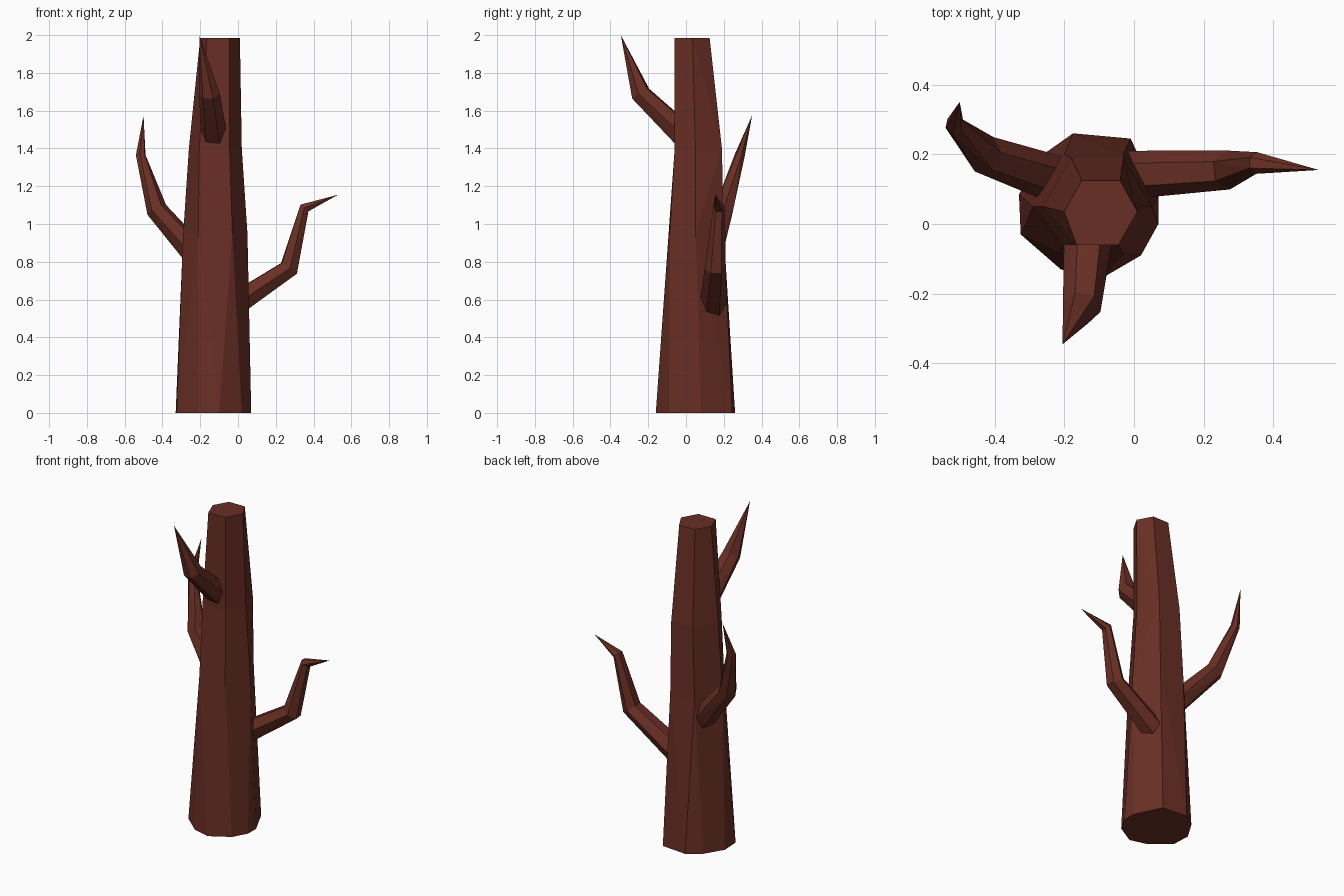
import bpy, bmesh
from math import cos, sin, pi, radians
from mathutils import Vector

if "Cube" in bpy.data.objects:
    bpy.data.objects.remove(bpy.data.objects["Cube"])

BARK = (0.14, 0.028, 0.018, 1)
bark = bpy.data.materials.new("dark red bark")
bark.use_nodes = True
bark.diffuse_color = BARK
bark.node_tree.nodes["Principled BSDF"].inputs["Base Color"].default_value = BARK


def skin(name, rings):
    """Wrap flat facets around successive convex rings, which may differ in count."""
    bm = bmesh.new()
    loops = [[bm.verts.new(p) for p in ring] for ring in rings]
    last = len(loops) - 1
    for i in range(last):
        bmesh.ops.convex_hull(bm, input=loops[i] + loops[i + 1])
        # remove the caps between two sections
        inner = [set(loops[j]) for j in (i, i + 1) if 0 < j < last]
        caps = [f for f in bm.faces if any(set(f.verts) <= s for s in inner)]
        bmesh.ops.delete(bm, geom=caps, context='FACES_ONLY')
        loose = [e for e in bm.edges if not e.link_faces]
        bmesh.ops.delete(bm, geom=loose, context='EDGES')
        loops = [[v for v in ring if v.is_valid] for ring in loops]
    bmesh.ops.dissolve_limit(bm, angle_limit=radians(2), verts=bm.verts, edges=bm.edges)
    bmesh.ops.recalc_face_normals(bm, faces=bm.faces)
    mesh = bpy.data.meshes.new(name)
    bm.to_mesh(mesh)
    bm.free()
    mesh.materials.append(bark)
    obj = bpy.data.objects.new(name, mesh)
    bpy.context.collection.objects.link(obj)
    return obj


def section(z, left, right, front, back, front_x, back_x, mid_y):
    """Six-sided trunk section."""
    return [(left, mid_y, z), (front_x[0], front, z), (front_x[1], front, z),
            (right, mid_y, z), (back_x[1], back, z), (back_x[0], back, z)]


def branch(name, path, radii, sides=6):
    """Tapering bent branch ending in a point."""
    pts = [Vector(p) for p in path]
    rings = []
    for i, r in enumerate(radii):
        d = (pts[i + 1] - pts[i]).normalized()
        if i:
            d += (pts[i] - pts[i - 1]).normalized()
        q = d.to_track_quat('Z', 'Y')
        rings.append([pts[i] + q @ Vector((r * cos(2 * pi * k / sides),
                                           r * sin(2 * pi * k / sides), 0))
                      for k in range(sides)])
    rings.append([pts[-1]])
    return skin(name, rings)


# Trunk: irregular foot narrowing to a six-sided cut top
foot = [(-.33, .085), (-.325, -.03), (-.21, -.13), (-.10, -.16), (.02, -.09),
        (.07, 0), (.07, .08), (-.01, .245), (-.175, .26), (-.26, .2)]
skin("trunk", [
    [(x, y, 0) for x, y in foot],
    section(.95, -.29, .05, -.085, .2, (-.21, -.03), (-.2, -.03), .05),
    section(1.4, -.26, .02, -.06, .19, (-.205, -.045), (-.18, -.03), .05),
    section(1.985, -.2, .01, -.06, .125, (-.165, -.045), (-.15, -.04), .035),
])

# Branches
branch("front_branch", [(-.125, .03, 1.43), (-.15, -.24, 1.69), (-.205, -.345, 2)],
       [.075, .055])
branch("right_branch", [(-.2, .12, .81), (-.43, .2, 1.075), (-.515, .285, 1.365),
                        (-.5, .35, 1.575)], [.07, .056, .027])
branch("left_branch", [(-.03, .14, .565), (.27, .155, .765), (.352, .175, 1.085),
                       (.53, .155, 1.155)], [.07, .056, .031])
